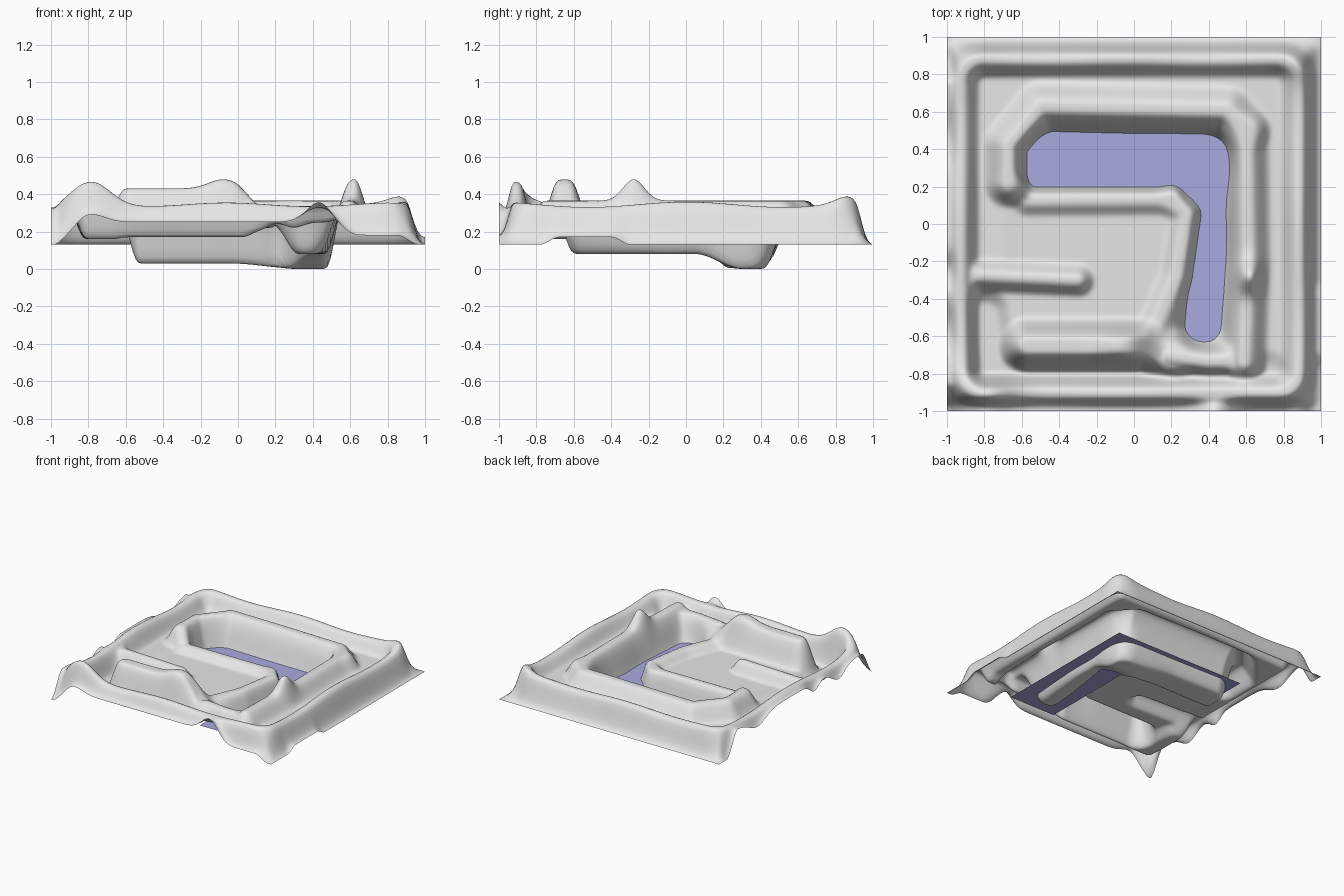
import bpy, bmesh, math

if "Cube" in bpy.data.objects:
    bpy.data.objects.remove(bpy.data.objects["Cube"])

N = 150  # terrain grid cells per side


def smooth(t):
    t = max(0, min(1, t))
    return t * t * (3 - 2 * t)


def bump(x, y, cx, cy, r):
    return math.exp(-((x - cx) ** 2 + (y - cy) ** 2) / r ** 2)


def path_distance(path, x, y):
    best = 9
    for (ax, ay), (bx, by) in zip(path, path[1:]):
        dx, dy = bx - ax, by - ay
        t = max(0, min(1, ((x - ax) * dx + (y - ay) * dy) / (dx * dx + dy * dy)))
        best = min(best, math.hypot(ax + t * dx - x, ay + t * dy - y))
    return best


def box_distance(x, y, cx, cy, hx, hy, r):
    """Distance to the outline of a rounded rectangle."""
    qx, qy = abs(x - cx) - hx + r, abs(y - cy) - hy + r
    return abs(math.hypot(max(qx, 0), max(qy, 0)) + min(max(qx, qy), 0) - r)


# Paths of the land forms
trench = [(-.79, -.15), (-.78, .71), (.74, .71), (.75, -.8)]
front_trench = [(-.8, -.48), (-.75, -.8), (.7, -.81)]
long_arm = [(-.49, .33), (.36, .31)]
short_arm = [(.4, .3), (.41, -.1), (.37, -.54)]
south_bank = [(.2, .135), (-.57, .13), (-.67, .22)]
north_bank = [(-.67, .22), (-.67, .42), (-.5, .63), (.5, .61), (.6, .5)]
east_bank = [(.6, .5), (.61, -.2), (.59, -.74)]
west_bank = [(.2, .135), (.285, .05), (.23, -.28), (.1, -.58)]
end_bank = [(.59, -.73), (.4, -.735), (.2, -.71)]
front_hill = [(-.57, -.65), (.06, -.65), (.2, -.71)]
spur = [(-.95, -.27), (-.3, -.3)]


def height(x, y):
    h = .22

    def blend(d, core, fall, z, raise_only=False):
        nonlocal h
        if not (raise_only and z < h):
            h += (z - h) * smooth(1 - (d - core) / fall)

    # Trenches and lake bed
    blend(path_distance(trench, x, y), .08, .1, .25 - .03 * smooth(-x))
    blend(path_distance(front_trench, x, y), .05, .1, .16 + .06 * smooth((x - .1) / .6))
    blend(path_distance(long_arm, x, y), .1, .13, .03 * (1 - smooth((x + .05) / .4)))
    blend(path_distance(short_arm, x, y), .05, .12, .08 * smooth((.3 - y) / .25))

    # Outer rim with a gentle waver and a high front left corner
    rim = .345 + .015 * math.sin(7 * x + 2) * math.cos(6 * y)
    rim += .12 * bump(x, y, -.78, -.92, .14) + .04 * bump(x, y, .88, .87, .1)
    blend(box_distance(x, y, -.022, -.01, .908, .895, .13), .02, .09, rim, True)

    # Banks, crest, hill and spur
    crest = .12 * bump(x, y, .625, -.28, .08)
    swell = .05 * bump(x, y, -.08, -.65, .11)
    for path, core, fall, z in ((south_bank, .02, .075, .27), (north_bank, .02, .12, .365),
                                (east_bank, .02, .11, .365 + crest), (end_bank, .02, .09, .33),
                                (west_bank, .02, .08, .27),
                                (front_hill, .035, .12, .43 - .12 * smooth((x + .03) / .2) + swell),
                                (spur, .015, .08, .31)):
        blend(path_distance(path, x, y), core, fall, z, True)

    # Sheet borders: flat behind and right, raised in places at front and left
    blend(1 - y, 0, .1, .13)
    blend(1 - x, 0, .1, .13 + .04 * smooth((-.3 - y) / .1) * smooth((y + .78) / .1))
    front = .13 + .12 * smooth((x + 1) / .2) - .07 * smooth((x - .4) / .25)
    front += .11 * bump(x, 0, .44, 0, .1) + .04 * bump(x, 0, -.78, 0, .1) - .05 * smooth((x - .85) / .12)
    blend(y + 1, 0, .08, front)
    left = .13 + .2 * smooth((.9 - y) / .15) * smooth((y + 1) / .15)
    left -= .09 * bump(0, y, 0, -.55, .12) + .08 * bump(0, y, 0, .5, .15) + .07 * bump(0, y, 0, -.24, .08)
    blend(x + 1, 0, .06, max(.13, left))
    return h


def add_object(name, bm, color_name, color):
    mesh = bpy.data.meshes.new(name)
    bm.to_mesh(mesh)
    bm.free()
    mat = bpy.data.materials.new(color_name)
    mat.diffuse_color = color
    mat.use_nodes = True
    mat.node_tree.nodes["Principled BSDF"].inputs["Base Color"].default_value = mat.diffuse_color
    mesh.materials.append(mat)
    bpy.context.collection.objects.link(bpy.data.objects.new(name, mesh))


# Terrain sheet
bm = bmesh.new()
bmesh.ops.create_grid(bm, x_segments=N, y_segments=N, size=1)
for v in bm.verts:
    v.co.z = height(v.co.x, v.co.y)
inner = [v for v in bm.verts if not v.is_boundary]
for _ in range(2):
    bmesh.ops.smooth_vert(bm, verts=inner, factor=.5, use_axis_z=True)
for f in bm.faces:
    f.smooth = True
add_object("terrain", bm, "light grey ground", (.8, .8, .8, 1))

# L-shaped water sheet
bm = bmesh.new()
outline = [(-.6, .13), (.17, .13), (.17, -.74), (.59, -.74), (.59, .53), (-.6, .53)]
bm.faces.new([bm.verts.new((x, y, .13)) for x, y in outline])
bmesh.ops.triangulate(bm, faces=bm.faces[:])
add_object("water", bm, "pale blue water", (.40, .40, .75, 1))
